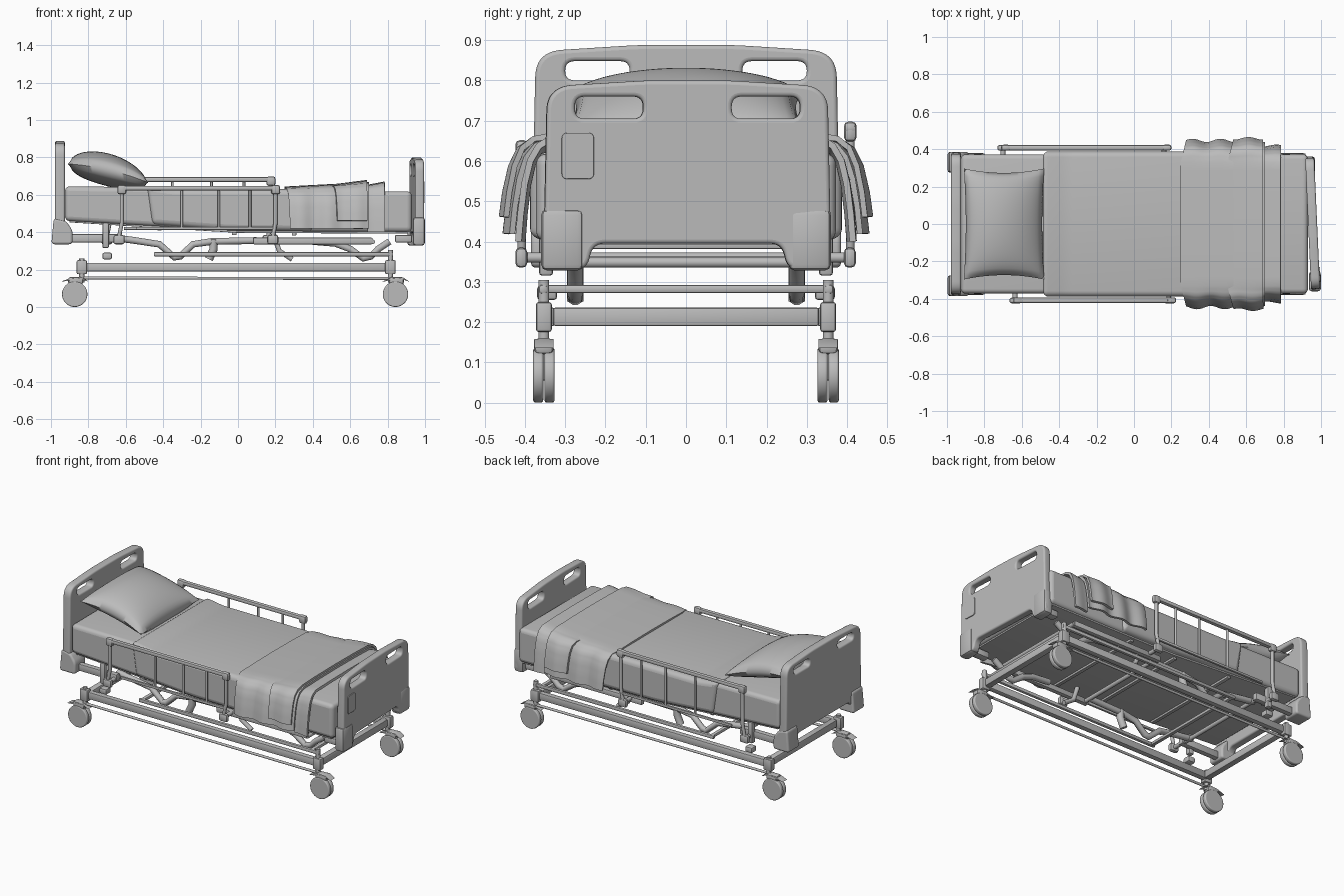
import bpy, bmesh, math
from mathutils import Vector

if "Cube" in bpy.data.objects:
    bpy.data.objects.remove(bpy.data.objects["Cube"], do_unlink=True)

grey = bpy.data.materials.new("neutral grey")
grey.use_nodes = True
COLOUR = (0.5, 0.5, 0.5, 1)
grey.diffuse_color = COLOUR
grey.node_tree.nodes["Principled BSDF"].inputs["Base Color"].default_value = COLOUR


def finish(obj, angle=40):
    """Convert to mesh, colour it and smooth the shallow edges."""
    bpy.ops.object.select_all(action='DESELECT')
    bpy.context.view_layer.objects.active = obj
    obj.select_set(True)
    bpy.ops.object.convert(target='MESH')
    obj = bpy.context.object
    obj.data.materials.clear()
    obj.data.materials.append(grey)
    bpy.ops.object.shade_smooth_by_angle(angle=math.radians(angle))


def link(name, data):
    obj = bpy.data.objects.new(name, data)
    bpy.context.collection.objects.link(obj)
    return obj


def box(name, x, y, z, bevel=0.006):
    bm = bmesh.new()
    bmesh.ops.create_cube(bm, size=1)
    for v in bm.verts:
        v.co = [sum(r) / 2 + c * (r[1] - r[0]) for r, c in zip((x, y, z), v.co)]
    bmesh.ops.bevel(bm, geom=bm.edges[:], offset=bevel, segments=2, profile=0.5, affect='EDGES')
    me = bpy.data.meshes.new(name)
    bm.to_mesh(me)
    bm.free()
    finish(link(name, me))


def tube(name, points, radius):
    cu = bpy.data.curves.new(name, 'CURVE')
    cu.dimensions = '3D'
    cu.bevel_depth, cu.bevel_resolution, cu.use_fill_caps = radius, 3, True
    sp = cu.splines.new('POLY')
    sp.points.add(len(points) - 1)
    for p, co in zip(sp.points, points):
        p.co = (*co, 1)
    finish(link(name, cu))


def rounded(points, r):
    """Replace each corner of a closed outline by a small curve."""
    out = []
    for i, p in enumerate(points):
        b, a, c = Vector(p), Vector(points[i - 1]), Vector(points[(i + 1) % len(points)])
        da, dc = a - b, c - b
        s = b + da.normalized() * min(r, da.length * 0.48)
        e = b + dc.normalized() * min(r, dc.length * 0.48)
        for k in range(7):
            t = k / 6
            out.append(s * (1 - t) ** 2 + b * 2 * t * (1 - t) + e * t * t)
    return out


def plate(name, outlines, depth, bevel, rot, loc):
    """Thick rounded slab from an outline with optional holes."""
    cu = bpy.data.curves.new(name, 'CURVE')
    cu.dimensions, cu.fill_mode = '2D', 'BOTH'
    cu.extrude, cu.bevel_depth, cu.bevel_resolution, cu.offset = depth - bevel, bevel, 3, -bevel
    for pts in outlines:
        sp = cu.splines.new('POLY')
        sp.points.add(len(pts) - 1)
        sp.use_cyclic_u = True
        for p, co in zip(sp.points, pts):
            p.co = (co[0], co[1], 0, 1)
    obj = link(name, cu)
    obj.rotation_euler, obj.location = rot, loc
    finish(obj)


def surface(name, nu, nv, sides, f, thick=0):
    """Grid surface mapped through f(u, v, side) with u, v in -1..1."""
    bm = bmesh.new()
    for s in sides:
        new = bmesh.ops.create_grid(bm, x_segments=nu, y_segments=nv, size=1)["verts"]
        for v in new:
            v.co = f(v.co.x, v.co.y, s)
    bmesh.ops.remove_doubles(bm, verts=bm.verts[:], dist=0.0005)
    bmesh.ops.recalc_face_normals(bm, faces=bm.faces[:])
    me = bpy.data.meshes.new(name)
    bm.to_mesh(me)
    bm.free()
    obj = link(name, me)
    if thick:
        m = obj.modifiers.new("thickness", 'SOLIDIFY')
        m.thickness, m.offset = thick, 0
    finish(obj, 60)


def mirrored(half):
    return half + [(-x, z) for x, z in reversed(half)]


def slot(y0, y1, z0, z1):
    return rounded([(y0, z0), (y1, z0), (y1, z1), (y0, z1)], 0.025)


ACROSS = (math.pi / 2, 0, math.pi / 2)
ALONG = (math.pi / 2, 0, 0)
TURN = (math.pi / 2, 0, math.pi / 2 + 0.045)

# End boards with hand slots
head = rounded(mirrored([(0.27, 0.41), (0.29, 0.34), (0.384, 0.34), (0.374, 0.84), (0.34, 0.874), (0.12, 0.888)]), 0.035)
plate("headboard", [head, slot(0.14, 0.30, 0.80, 0.848), slot(-0.30, -0.14, 0.80, 0.848)],
      0.026, 0.01, ACROSS, (-0.952, 0, 0))
foot = rounded(mirrored([(0.235, 0.395), (0.25, 0.33), (0.358, 0.33), (0.349, 0.755), (0.315, 0.787), (0.1, 0.8)]), 0.03)
plate("footboard", [foot, slot(0.11, 0.28, 0.705, 0.76), slot(-0.28, -0.11, 0.705, 0.76)],
      0.024, 0.01, TURN, (0.955, 0.003, 0))
plate("footboard_panel", [rounded([(-0.312, 0.555), (-0.232, 0.555), (-0.232, 0.67), (-0.312, 0.67)], 0.015)],
      0.004, 0.002, TURN, (0.98, 0.003, 0))
bumper = rounded([(-0.998, 0.335), (-0.885, 0.335), (-0.885, 0.41), (-0.92, 0.46), (-0.985, 0.475)], 0.02)
for s, side in ((-1, "right"), (1, "left")):
    plate(f"{side}_head_bumper", [bumper], 0.055, 0.012, ALONG, (0, s * 0.33, 0))
    dx = -s * 0.015
    box(f"{side}_foot_bumper", (0.92 + dx, 0.984 + dx), sorted((s * 0.255, s * 0.36)), (0.328, 0.48), 0.015)

# Mattress and tucked sheet
mattress = [(-0.925, 0.46), (-0.925, 0.645), (-0.48, 0.64), (-0.36, 0.618), (0.93, 0.618), (0.93, 0.4), (0.0, 0.405)]
plate("mattress", [rounded(mattress, 0.03)], 0.372, 0.025, ALONG, (0, 0, 0))
sheet = [(-0.46, 0.44), (-0.49, 0.652), (-0.36, 0.632), (0.4, 0.63), (0.4, 0.405), (-0.05, 0.41)]
plate("tucked_sheet", [rounded(sheet, 0.03)], 0.388, 0.03, ALONG, (0, 0, 0))


# Plump pillow with pinched seams, leaning on the headboard
def pillow(u, v, side):
    puff = max(0, (1 - u * u) * (1 - v * v)) ** 0.45
    x = -0.695 + 0.215 * u * (1 - 0.05 * (1 - v * v))
    y = 0.297 * v * (1 - 0.08 * (1 - u * u))
    return (x, y, 0.715 - 0.05 * u + 0.018 * (1 - u * u) + side * 0.088 * puff)


surface("pillow", 30, 30, (-1, 1), pillow)

# Folded blanket draped over both sides
DRAPE = [(0, 0.655), (0.2, 0.653), (0.33, 0.649), (0.38, 0.638), (0.41, 0.61), (0.43, 0.56), (0.444, 0.49), (0.452, 0.425)]


def drape(x0, x1, spread, lift, hem, folds):
    def f(u, v, side):
        t = abs(v) * (len(DRAPE) - 1)
        i = min(int(t), len(DRAPE) - 2)
        y, z = Vector(DRAPE[i]).lerp(Vector(DRAPE[i + 1]), t - i)
        fall = max(0, (y - 0.33) / 0.12)
        x = (x0 + x1) / 2 + u * (x1 - x0) / 2 + 0.03 * fall * (1 - u) / 2
        y += fall * (spread + folds * math.sin(x * 42 + (1 if v > 0 else 0)))
        z += lift + 0.012 * u * (1 - fall) + hem * fall * fall
        return (x, math.copysign(y, v), z)
    return f


surface("blanket", 30, 42, (1,), drape(0.25, 0.70, -0.012, -0.006, 0, 0.009), 0.014)
surface("blanket_fold", 18, 42, (1,), drape(0.50, 0.69, -0.001, 0.005, 0.03, 0.007), 0.014)
surface("blanket_end", 14, 42, (1,), drape(0.66, 0.785, -0.04, -0.004, -0.02, 0.005), 0.016)

# Sleeping deck, bent at the back section
deck = [(-0.9, 0.452), (-0.9, 0.466), (0.0, 0.412), (0.91, 0.408), (0.91, 0.392), (0.0, 0.396)]
plate("deck", [deck], 0.355, 0.002, ALONG, (0, 0, 0))
for x, z in ((-0.42, 0.415), (-0.02, 0.39), (0.3, 0.388)):
    box("deck_rib", (x - 0.012, x + 0.012), (-0.34, 0.34), (z - 0.006, z + 0.012), 0.003)

for s, side in ((-1, "right"), (1, "left")):
    def span(a, b):
        return sorted((s * a, s * b))

    # Folding side rail
    y = s * 0.408
    x0, x1, top = (-0.71, 0.2, 0.68) if s > 0 else (-0.645, 0.225, 0.634)
    box(f"{side}_rail_top", (x0, x1), (y - 0.014, y + 0.014), (top - 0.012, top + 0.014), 0.009)
    for x in (x0 + 0.024, x1 - 0.024):
        box(f"{side}_rail_cap", (x - 0.024, x + 0.024), (y - 0.016, y + 0.016), (top - 0.032, top + 0.018), 0.012)
        tube(f"{side}_rail_leg", [(x, y, top), (x, y, 0.45), (x - 0.02, y, 0.35)], 0.011)
        box(f"{side}_rail_pivot", (x - 0.045, x + 0.015), (y - 0.016, y + 0.014), (0.335, 0.385), 0.012)
        tube(f"{side}_rail_mount", [(x - 0.015, y, 0.36), (x - 0.015, s * 0.3, 0.36)], 0.013)
    for part in (0.39, 0.63, 0.83):
        x = x0 + 0.02 + (x1 - x0 - 0.04) * part
        tube(f"{side}_rail_post", [(x, y, top), (x, y, 0.425)], 0.007)
    box(f"{side}_rail_lower", (x0 + 0.1, x1 - 0.02), (y - 0.007, y + 0.007), (0.412, 0.428), 0.003)

    # Upper frame and lifting arms
    box(f"{side}_upper_beam", (0.08, 0.72), span(0.305, 0.335), (0.335, 0.37))
    box(f"{side}_head_arm", (-0.9, -0.62), span(0.31, 0.345), (0.345, 0.39))
    box(f"{side}_head_bracket", (-0.725, -0.69), span(0.33, 0.365), (0.315, 0.45), 0.008)
    box(f"{side}_head_pedal", (-0.725, -0.675), span(0.32, 0.37), (0.255, 0.29), 0.008)
    box(f"{side}_foot_mount", (0.84, 0.93), span(0.28, 0.33), (0.345, 0.385))
    ya = s * 0.275
    tube(f"{side}_head_lift", [(-0.66, ya, 0.37), (-0.55, ya, 0.355), (-0.42, ya, 0.335), (-0.34, ya, 0.265),
                               (-0.31, ya, 0.27), (-0.24, ya, 0.335), (-0.14, ya, 0.35), (0.1, ya, 0.355)], 0.019)
    tube(f"{side}_foot_lift", [(0.4, ya, 0.35), (0.52, ya, 0.34), (0.6, ya, 0.31), (0.67, ya, 0.26),
                               (0.71, ya, 0.27), (0.75, ya, 0.31), (0.81, ya, 0.35)], 0.019)
    tube(f"{side}_lift_link", [(0.19, ya, 0.39), (0.22, ya, 0.3), (0.29, ya, 0.255)], 0.014)
    tube(f"{side}_crank", [(-0.13, ya, 0.36), (-0.13, ya, 0.31), (-0.155, ya, 0.255)], 0.022)

    # Base beams and rods
    box(f"{side}_base_beam", (-0.82, 0.82), span(0.325, 0.36), (0.19, 0.236))
    box(f"{side}_slide_bar", (-0.45, 0.83), span(0.345, 0.365), (0.27, 0.293))
    tube(f"{side}_brake_rod", [(-0.85, s * 0.355, 0.155), (0.82, s * 0.355, 0.152)], 0.008)

    # Corner posts with twin-wheel casters
    yc = s * 0.353
    for e, xp, xw in ((-1, -0.835, -0.873), (1, 0.815, 0.842)):
        box(f"{side}_corner_post", (xp - 0.028, xp + 0.028), (yc - 0.02, yc + 0.02), (0.175, 0.25), 0.008)
        tube(f"{side}_corner_pin", [(xp, yc, 0.13), (xp, yc, 0.305 if e > 0 else 0.26)], 0.014)
        box(f"{side}_caster_hood", (xw - 0.035, xw + 0.045), (yc - 0.024, yc + 0.024), (0.12, 0.16), 0.012)
        box(f"{side}_caster_fork", (xw - 0.015, xw + 0.015), (yc - 0.006, yc + 0.006), (0.055, 0.14), 0.003)
        pedal = [(xw - 0.075, 0.135), (xw - 0.03, 0.152), (xw + 0.04, 0.158), (xw + 0.075, 0.135),
                 (xw + 0.04, 0.146), (xw - 0.03, 0.14)]
        plate(f"{side}_brake_pedal", [pedal], 0.024, 0.002, ALONG, (0, yc, 0))
        circle = [(0.068 * math.cos(a * math.pi / 16), 0.068 * math.sin(a * math.pi / 16)) for a in range(32)]
        for w in (-1, 1):
            plate(f"{side}_wheel", [circle], 0.0125, 0.006, ALONG, (xw, yc + w * 0.014, 0.068))

# Cross members
for x in (-0.82, 0.81):
    box("base_cross_beam", (x - 0.02, x + 0.02), (-0.33, 0.33), (0.19, 0.236))
for x in (-0.43, 0.77):
    box("slide_cross_bar", (x - 0.012, x + 0.012), (-0.36, 0.36), (0.272, 0.292))
for x, z in ((-0.64, 0.36), (0.1, 0.352), (0.72, 0.348)):
    tube("cross_tube", [(x, -0.33, z), (x, 0.33, z)], 0.013)
